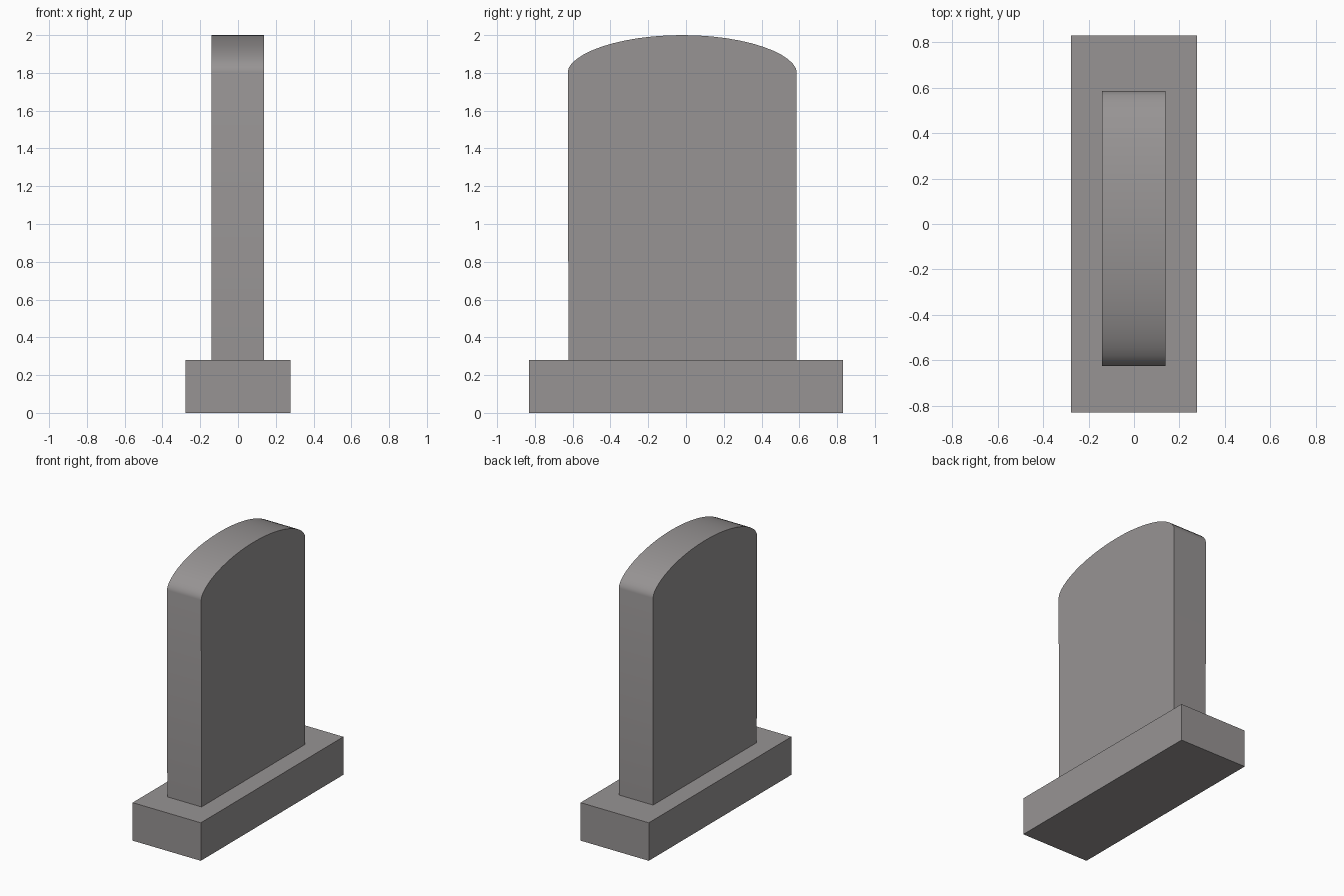
import bpy, bmesh, math

if "Cube" in bpy.data.objects:
    bpy.data.objects.remove(bpy.data.objects["Cube"])

stone = bpy.data.materials.new("grey stone")
stone.diffuse_color = (0.31, 0.295, 0.295, 1)
stone.use_nodes = True
stone.node_tree.nodes["Principled BSDF"].inputs["Base Color"].default_value = stone.diffuse_color


def extrude_profile(name, profile, x0, x1):
    """Solid from a (y, z) profile extruded along x."""
    bm = bmesh.new()
    face = bm.faces.new([bm.verts.new((x0, y, z)) for y, z in profile])
    ext = bmesh.ops.extrude_face_region(bm, geom=[face])
    moved = [v for v in ext["geom"] if isinstance(v, bmesh.types.BMVert)]
    bmesh.ops.translate(bm, verts=moved, vec=(x1 - x0, 0, 0))
    bmesh.ops.recalc_face_normals(bm, faces=bm.faces)
    mesh = bpy.data.meshes.new(name)
    bm.to_mesh(mesh)
    bm.free()
    mesh.materials.append(stone)
    obj = bpy.data.objects.new(name, mesh)
    bpy.context.collection.objects.link(obj)
    return obj


# Plinth block
extrude_profile("plinth", [(-0.83, 0), (0.83, 0), (0.83, 0.28), (-0.83, 0.28)], -0.278, 0.278)

# Upright slab with a low arched top, slightly off centre
centre, half, spring, rise, steps = -0.02, 0.606, 1.805, 0.195, 24
profile = [(-0.622, 0.27), (0.584, 0.27)]
for i in range(steps + 1):
    t = math.pi * i / steps
    profile.append((centre + half * math.cos(t), spring + rise * max(math.sin(t), 0) ** 1.1))
slab = extrude_profile("headstone_slab", profile, -0.141, 0.138)

# Smooth the arch, keep the outline edges sharp
bpy.context.view_layer.objects.active = slab
slab.select_set(True)
bpy.ops.object.shade_smooth_by_angle(angle=math.radians(40))
